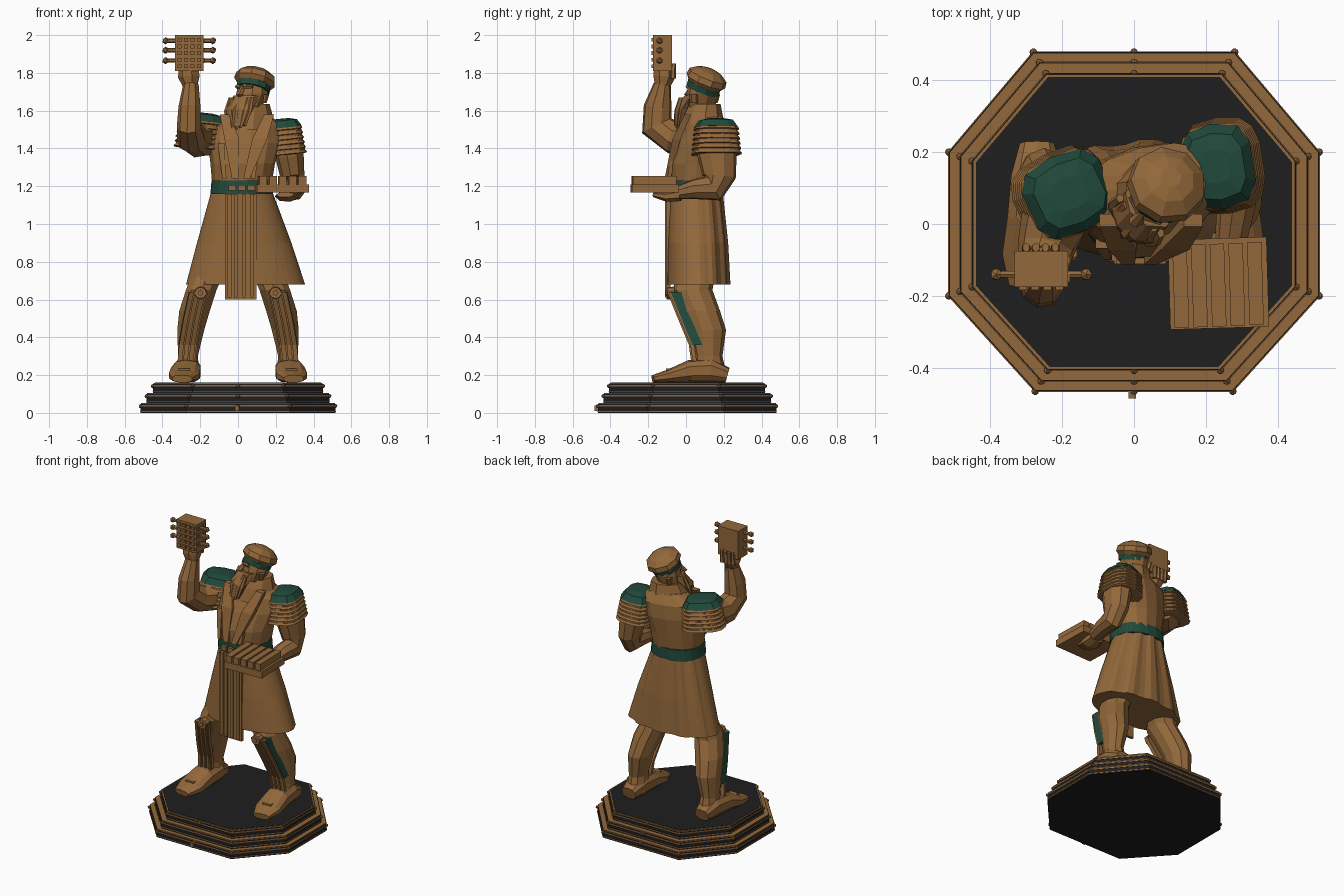
import bpy, bmesh
from math import cos, sin, pi
from mathutils import Vector, Matrix

old = bpy.data.objects.get("Cube")
if old:
    bpy.data.objects.remove(old)


def material(name, rgb):
    m = bpy.data.materials.new(name)
    m.use_nodes = True
    m.diffuse_color = (*rgb, 1)
    m.node_tree.nodes["Principled BSDF"].inputs["Base Color"].default_value = (*rgb, 1)
    return m


bronze = material("bronze", (0.29, 0.138, 0.043))
green = material("dark green", (0.015, 0.067, 0.045))
black = material("black", (0.013, 0.013, 0.014))


def finish(name, bm, mat):
    bmesh.ops.recalc_face_normals(bm, faces=bm.faces)
    me = bpy.data.meshes.new(name)
    bm.to_mesh(me)
    bm.free()
    me.materials.append(mat)
    ob = bpy.data.objects.new(name, me)
    bpy.context.collection.objects.link(ob)


def box(name, centre, size, mat, yaw=0):
    bm = bmesh.new()
    mx = Matrix.Translation(centre) @ Matrix.Rotation(yaw, 4, 'Z') @ Matrix.Diagonal((*size, 1))
    bmesh.ops.create_cube(bm, size=1, matrix=mx)
    finish(name, bm, mat)


def ball(name, centre, r, mat):
    bm = bmesh.new()
    bmesh.ops.create_icosphere(bm, subdivisions=1, radius=r, matrix=Matrix.Translation(centre))
    finish(name, bm, mat)


def loft(name, rings, mat, n=10, e=2.0, upright=False, yaw=0.0, fold=0.0):
    """Skin closed rings (x, y, z, rx, ry) along a path."""
    bm = bmesh.new()
    cs = [Vector(r[:3]) for r in rings]
    loops = []
    for i, r in enumerate(rings):
        t = cs[min(i + 1, len(cs) - 1)] - cs[max(i - 1, 0)]
        t = Vector((0, 0, 1)) if upright else t.normalized()
        ref = Vector((cos(yaw), sin(yaw), 0))
        u = (ref - t * ref.dot(t)).normalized()
        v = t.cross(u)
        loop = []
        for k in range(n):
            a = 2 * pi * (k + 0.5) / n
            c, s = cos(a), sin(a)
            f = 1 + fold * max(0, s) * cos(n / 4 * a)
            px = r[3] * f * abs(c) ** (2 / e) * (1 if c > 0 else -1)
            py = r[4] * f * abs(s) ** (2 / e) * (1 if s > 0 else -1)
            loop.append(bm.verts.new(cs[i] + u * px + v * py))
        loops.append(loop)
    for a, b in zip(loops, loops[1:]):
        for k in range(n):
            bm.faces.new((a[k], a[(k + 1) % n], b[(k + 1) % n], b[k]))
    bm.faces.new(loops[0])
    bm.faces.new(loops[-1])
    finish(name, bm, mat)


# Stepped octagonal plinth with bronze ledges and thin bronze lines
half = [(0.28, 0.478), (0.515, 0.2), (0.515, -0.2), (0.275, -0.465)]
octagon = half + [(-x, y) for x, y in reversed(half)]


def slab(name, scale, z0, z1, mat):
    bm = bmesh.new()
    f = bm.faces.new([bm.verts.new((x * scale, y * scale, z0)) for x, y in octagon])
    up = bmesh.ops.extrude_face_region(bm, geom=[f])["geom"]
    bmesh.ops.translate(bm, vec=(0, 0, z1 - z0),
                        verts=[g for g in up if isinstance(g, bmesh.types.BMVert)])
    finish(name, bm, mat)


for i, s in enumerate((1.0, 0.94, 0.875)):
    z = 0.053 * i
    slab("plinth_tier", s, z, z + 0.046, black)
    slab("plinth_ledge", s - 0.004, z + 0.046, z + 0.053, bronze)
    slab("plinth_line", s + 0.005, z + 0.034, z + 0.041, bronze)
    slab("plinth_foot_line", s + 0.005, z + 0.006, z + 0.011, bronze)
    for x, y in octagon + [(0, 0.478), (0, -0.465)]:
        ball("plinth_stud", (x * s, y * s, z + 0.036), 0.012, bronze)
slab("plinth_floor", 0.855, 0.15, 0.161, black)
box("plinth_front_nub", (-.005, -.47, .025), (.02, .03, .03), bronze)

# Legs, shoes and shin guards
for s in (1, -1):
    loft("leg", [(s * .15, .06, .76, .09, .1), (s * .195, .035, .65, .085, .105),
                 (s * .23, .08, .54, .085, .1), (s * .25, .115, .44, .075, .097),
                 (s * .265, .12, .3, .055, .073), (s * .265, .13, .2, .065, .085)],
         bronze, upright=True)
    loft("shoe", [(s * .27, .22, .2, .05, .04), (s * .27, .13, .225, .075, .065),
                  (s * .275, .02, .22, .08, .06), (s * .285, -.09, .195, .085, .035),
                  (s * .295, -.175, .18, .055, .02)], bronze, e=2.6)
    box("toe_buckle", (s * .285, -.08, .225), (.06, .05, .02), bronze)
    shin = [(s * .2, -.075, .64), (s * .235, -.01, .48), (s * .255, .04, .36), (s * .265, .055, .25)]
    loft("shin_guard_side", [(x + s * .038, y + .028, z, .026, .038) for x, y, z in shin[:3]],
         green, n=4, e=6, upright=True)
    loft("shin_guard", [(x + s * .008, y - .006, z, .055, .012) for x, y, z in shin],
         bronze, n=4, e=6, upright=True)
    for dx in (-.03, 0, .03):
        loft("shin_rib", [(x + dx, y - .018, z, .006, .008) for x, y, z in shin],
             bronze, n=4, e=6, upright=True)
    loft("knee_disc", [(s * .198, -.06, .635, .034, .034), (s * .198, -.1, .635, .03, .03)], bronze)
    loft("knee_hub", [(s * .198, -.09, .635, .014, .014), (s * .198, -.108, .635, .014, .014)], bronze)

# Coat skirt with pleats at the back, central flap and belt
loft("coat_skirt", [(.04, .065, .68, .315, .165), (.033, .06, .9, .25, .158),
                    (.02, .05, 1.17, .162, .14)], bronze, n=48, e=2.1, upright=True, fold=.05)
box("front_flap", (.015, -.093, .88), (.165, .02, .56), bronze)
for x in (-.045, -.012, .03, .075):
    box("flap_strip", (x, -.105, .885), (.02, .012, .55), bronze)
loft("belt", [(.02, .05, 1.158, .168, .148), (.02, .05, 1.23, .162, .145)],
     green, n=20, e=2.3, upright=True)
for x in (-.03, .02, .07):
    box("belt_buckle", (x, -.102, 1.192), (.038, .02, .03), bronze)

# Torso, lapels and collar
loft("torso", [(.02, .05, 1.2, .155, .137), (.025, .055, 1.32, .17, .148),
               (.035, .08, 1.43, .195, .138), (.045, .1, 1.52, .2, .115),
               (.06, .1, 1.58, .1, .085)], bronze, n=14, e=2.3, upright=True, yaw=.25)
loft("collar", [(.06, .085, 1.5, .15, .12), (.065, .09, 1.58, .12, .1), (.07, .1, 1.635, .1, .08)],
     bronze, n=9, upright=True, yaw=.4)
for top, bottom in ((.165, .045), (-.07, -.015)):
    loft("lapel", [(top, .01, 1.58, .03, .02), ((top + bottom) / 2 + .01, -.05, 1.45, .045, .025),
                   (bottom, -.1, 1.24, .02, .015)], bronze, n=4, e=5, upright=True)
for x in (-.09, .1):
    loft("coat_pleat", [(x, -.055, 1.43, .02, .015), (x * .8, -.09, 1.24, .012, .012)],
         bronze, n=4, e=5, upright=True)

# Raised right arm and hand
loft("right_sleeve", [(-.14, .1, 1.47, .11, .11), (-.215, .04, 1.455, .105, .105),
                      (-.245, -.07, 1.46, .08, .09), (-.258, -.155, 1.52, .066, .088),
                      (-.255, -.15, 1.62, .06, .075), (-.248, -.125, 1.74, .042, .046)],
     bronze, n=9)
loft("right_hand", [(-.25, -.125, 1.73, .04, .042), (-.258, -.115, 1.78, .06, .06),
                    (-.258, -.115, 1.825, .055, .055)], bronze, n=7)
for i in range(4):
    loft("right_finger", [(-.3 + .027 * i, -.07, 1.77, .014, .016),
                          (-.3 + .027 * i, -.065, 1.85, .011, .013)], bronze, n=6)

# Held keyed box with side pegs
box("keyed_box", (-.258, -.125, 1.905), (.15, .1, .19), bronze)
for z in (1.865, 1.92, 1.97):
    loft("peg_rod", [(-.39, -.14, z, .011, .011), (-.125, -.14, z, .011, .011)], bronze, n=6,
         yaw=pi / 2)
    for x in (-.383, -.133):
        ball("peg_knob", (x, -.14, z), .019, bronze)
    for y in (-.15, -.1):
        box("side_key", (-.184, y, z), (.012, .022, .026), bronze)
for row in range(5):
    for col in range(4):
        box("front_key", (-.309 + .034 * col, -.177, 1.835 + .035 * row), (.022, .012, .02), bronze)

# Left arm and hand under the tray
loft("left_sleeve", [(.255, .16, 1.48, .08, .11), (.275, .165, 1.36, .078, .105),
                     (.29, .175, 1.25, .066, .09), (.297, .15, 1.19, .06, .075),
                     (.285, .05, 1.185, .055, .055), (.27, -.05, 1.165, .045, .035)], bronze, n=9)
loft("left_hand", [(.27, -.03, 1.155, .05, .035), (.26, -.1, 1.145, .065, .028),
                   (.25, -.17, 1.155, .05, .014)], bronze, n=7)

# Ribbed tray
box("tray", (.235, -.165, 1.188), (.275, .25, .044), bronze, .03)
for i in range(5):
    x = .13 + .052 * i
    box("tray_bar", (x, -.17 + .04 * (x - .235), 1.23), (.04, .23, .048), bronze, .03)


# Layered shoulder armour with a flat green cap
def pauldron(side, c, down, rx, ry, yaw, e):
    c, d = Vector(c), Vector(down).normalized()

    def ring(k, g):
        return (*(c + d * k), rx * g, ry * g)

    loft(side + "_shoulder_cap", [ring(-.022, .4), ring(-.012, .78), ring(.025, 1)],
         green, n=10, yaw=yaw, e=e)
    loft(side + "_shoulder_lining", [ring(.02, .93), ring(.16, 1.04)], bronze, n=10, yaw=yaw, e=e)
    for i in range(6):
        k, g = .022 + .026 * i, .96 + .022 * i
        loft(side + "_shoulder_band", [ring(k, g - .02), ring(k + .013, g + .05),
                                       ring(k + .017, g - .02)], bronze, n=14, yaw=yaw, e=e)


pauldron("left", (.23, .16, 1.535), (.1, .01, -1), .103, .12, .15, 3)
pauldron("right", (-.18, .085, 1.565), (-.1, -.04, -1), .122, .113, .45, 3.2)

# Head turned towards the raised hand
face = Vector((-.65, -.76, 0))
across = Vector((.76, -.65, 0))
mid = Vector((.08, .095, 0))


def at(f, a, z):
    return (*(mid + face * f + across * a + Vector((0, 0, z))),)


loft("head", [(.065, .095, 1.56, .065, .065), (.06, .08, 1.63, .075, .075),
              (.075, .09, 1.69, .088, .088), (.08, .1, 1.76, .08, .08)], bronze, upright=True)
loft("nose", [(*at(.08, 0, 1.725), .012, .012), (*at(.115, 0, 1.685), .02, .018),
              (*at(.085, 0, 1.67), .018, .01)], bronze, n=6)
loft("beard", [(*at(.05, 0, 1.68), .08, .06), (*at(.11, 0, 1.61), .082, .052),
               (*at(.14, 0, 1.52), .06, .032)], bronze, n=8, upright=True, yaw=-.7)
for i in range(-3, 4):
    a = i * .025
    low = 1.485 + .012 * abs(i)
    loft("beard_lock", [(*at(.095, a, 1.67), .011, .013),
                        (*at(.158 - abs(a) * .5, a * 1.05, 1.6), .015, .015),
                        (*at(.172 - abs(a) * .4, a * .85, low), .009, .009)],
         bronze, n=5, upright=True)
for s in (1, -1):
    loft("ear", [(*at(0, s * .08, 1.64), .012, .02), (*at(-.005, s * .09, 1.685), .016, .024)],
         bronze, n=6, upright=True)
    loft("brow", [(*at(.088, s * .008, 1.725), .012, .01), (*at(.07, s * .055, 1.728), .01, .01)],
         bronze, n=5)

# Soft cap tilted back, with a green band
lean = Vector((.2, .36, .91))


def cap_ring(k, r):
    return (*(Vector((.082, .092, 1.725)) + lean * k), r, r)


loft("cap_band", [cap_ring(-.018, .09), cap_ring(.013, .093)], green, n=12)
loft("cap", [cap_ring(.01, .092), cap_ring(.034, .112), cap_ring(.066, .106), cap_ring(.092, .07),
             cap_ring(.104, .03)], bronze, n=9)
